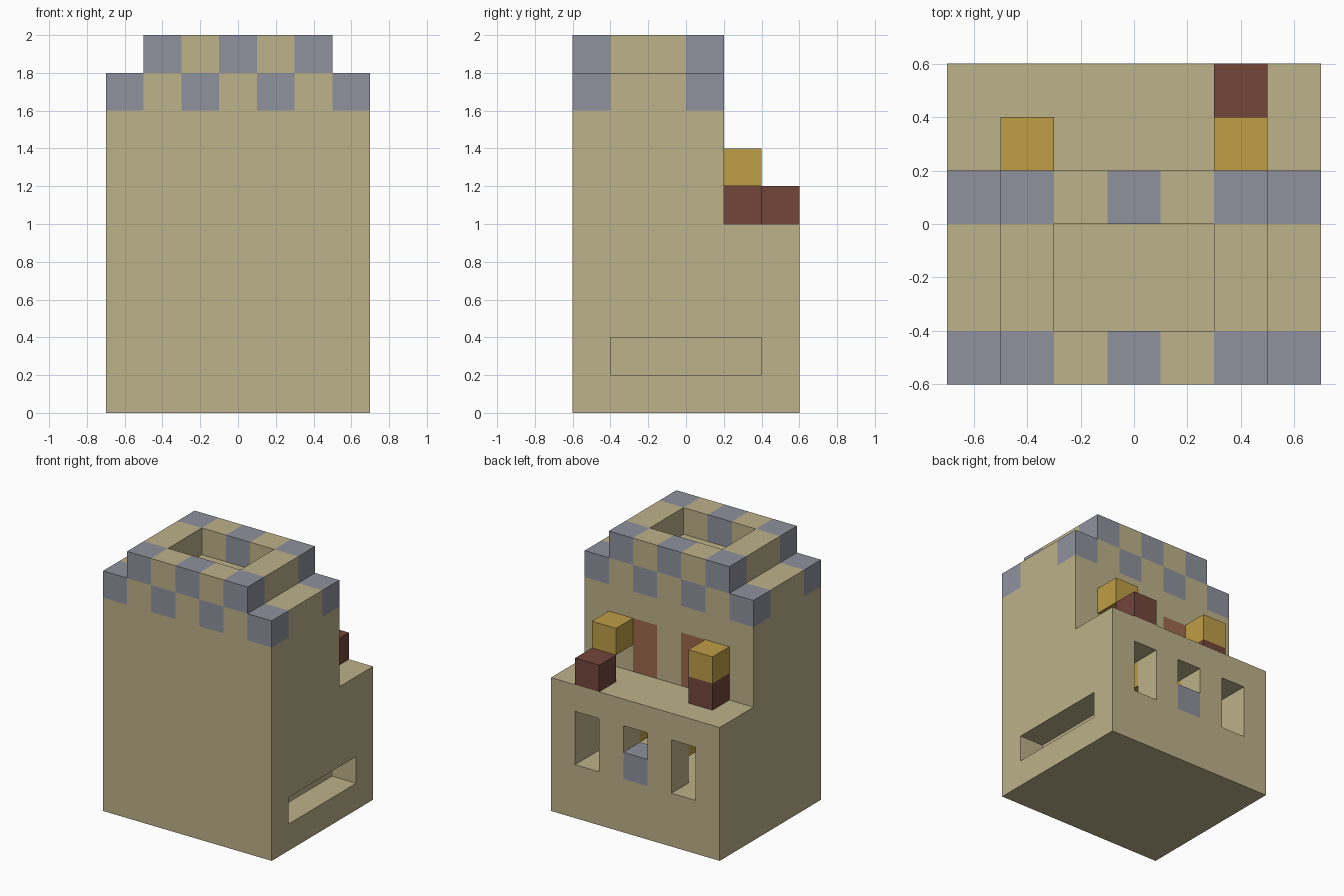
import bpy
import bmesh
from mathutils import Vector

cube = bpy.data.objects.get("Cube")
if cube:
    bpy.data.objects.remove(cube, do_unlink=True)

UNIT = 0.2
ORIGIN = Vector((-0.7, -0.6, 0))
COLOURS = {
    "sandstone": (0.51, 0.445, 0.255),
    "grey_stone": (0.275, 0.287, 0.337),
    "dark_red": (0.171, 0.061, 0.044),
    "gold": (0.515, 0.337, 0.061),
    "brown_wood": (0.33, 0.14, 0.078),
}
NAMES = list(COLOURS)


def make_material(name, rgb):
    mat = bpy.data.materials.new(name)
    mat.use_nodes = True
    mat.diffuse_color = (*rgb, 1)
    shader = next(n for n in mat.node_tree.nodes if n.type == 'BSDF_PRINCIPLED')
    shader.inputs["Base Color"].default_value = (*rgb, 1)
    shader.inputs["Roughness"].default_value = 0.9
    return mat


MATERIALS = [make_material(n, c) for n, c in COLOURS.items()]


def block(i0, i1, j0, j1, k0, k1):
    """Set of unit cells, both ends included."""
    return {(i, j, k) for i in range(i0, i1 + 1)
            for j in range(j0, j1 + 1) for k in range(k0, k1 + 1)}


# Lower hall: hollow room, rear windows and a recess in one side
hall = block(0, 6, 0, 5, 0, 4)
hall -= block(1, 5, 1, 4, 2, 3)
for column, sill in ((1, 2), (3, 3), (5, 2)):
    hall -= block(column, column, 5, 5, sill, 3)
hall -= block(6, 6, 1, 4, 1, 1)

# Tower and its stepped, sunken top
tower = block(0, 6, 0, 3, 5, 7)
battlements = block(0, 6, 0, 3, 8, 8) | block(1, 5, 0, 3, 9, 9)
battlements -= block(2, 4, 1, 2, 9, 9)

PARTS = {
    "lower_hall": hall,
    "tower_wall": tower,
    "battlements": battlements,
    "left_roof_lantern": {(5, 4, 6)},
    "right_roof_lantern": {(1, 4, 6)},
    "left_crate": {(5, 5, 5)},
    "right_crate": {(1, 4, 5)},
    "left_indoor_lantern": {(4, 4, 3)},
    "right_indoor_lantern": {(2, 4, 3)},
}
SOLID = set().union(*PARTS.values())


def colour_of(part, cell, normal):
    i, j, k = cell
    if "lantern" in part:
        return "gold"
    if "crate" in part:
        return "dark_red"
    # Chequered stones along the front and back of the battlements
    if part == "battlements" and j in (0, 3) and (i + k) % 2 == 0:
        return "grey_stone"
    # Sill under the middle window
    if cell == (3, 5, 2):
        return "grey_stone"
    # Two doors opening onto the terrace
    if part == "tower_wall" and normal.y > 0 and i in (2, 4) and k in (5, 6):
        return "brown_wood"
    return "sandstone"


def build(part, cells):
    bm = bmesh.new()
    for cell in sorted(cells):
        centre = Vector(cell) + Vector((0.5, 0.5, 0.5))
        for axis in range(3):
            for sign in (-1, 1):
                normal = Vector((0, 0, 0))
                normal[axis] = sign
                if tuple(int(a + b) for a, b in zip(cell, normal)) in SOLID:
                    continue
                u = Vector((0, 0, 0))
                u[(axis + 1) % 3] = 0.5
                v = normal.cross(u)
                mid = centre + normal / 2
                corners = (mid - u - v, mid + u - v, mid + u + v, mid - u + v)
                face = bm.faces.new([bm.verts.new(ORIGIN + c * UNIT) for c in corners])
                face.material_index = NAMES.index(colour_of(part, cell, normal))
    # Weld the cells and merge flat areas of one colour
    bmesh.ops.remove_doubles(bm, verts=bm.verts, dist=0.001)
    bmesh.ops.dissolve_limit(bm, angle_limit=0.01, verts=bm.verts,
                             edges=bm.edges, delimit={'MATERIAL'})
    mesh = bpy.data.meshes.new(part)
    bm.to_mesh(mesh)
    bm.free()
    for mat in MATERIALS:
        mesh.materials.append(mat)
    bpy.context.scene.collection.objects.link(bpy.data.objects.new(part, mesh))


for part, cells in PARTS.items():
    build(part, cells)
